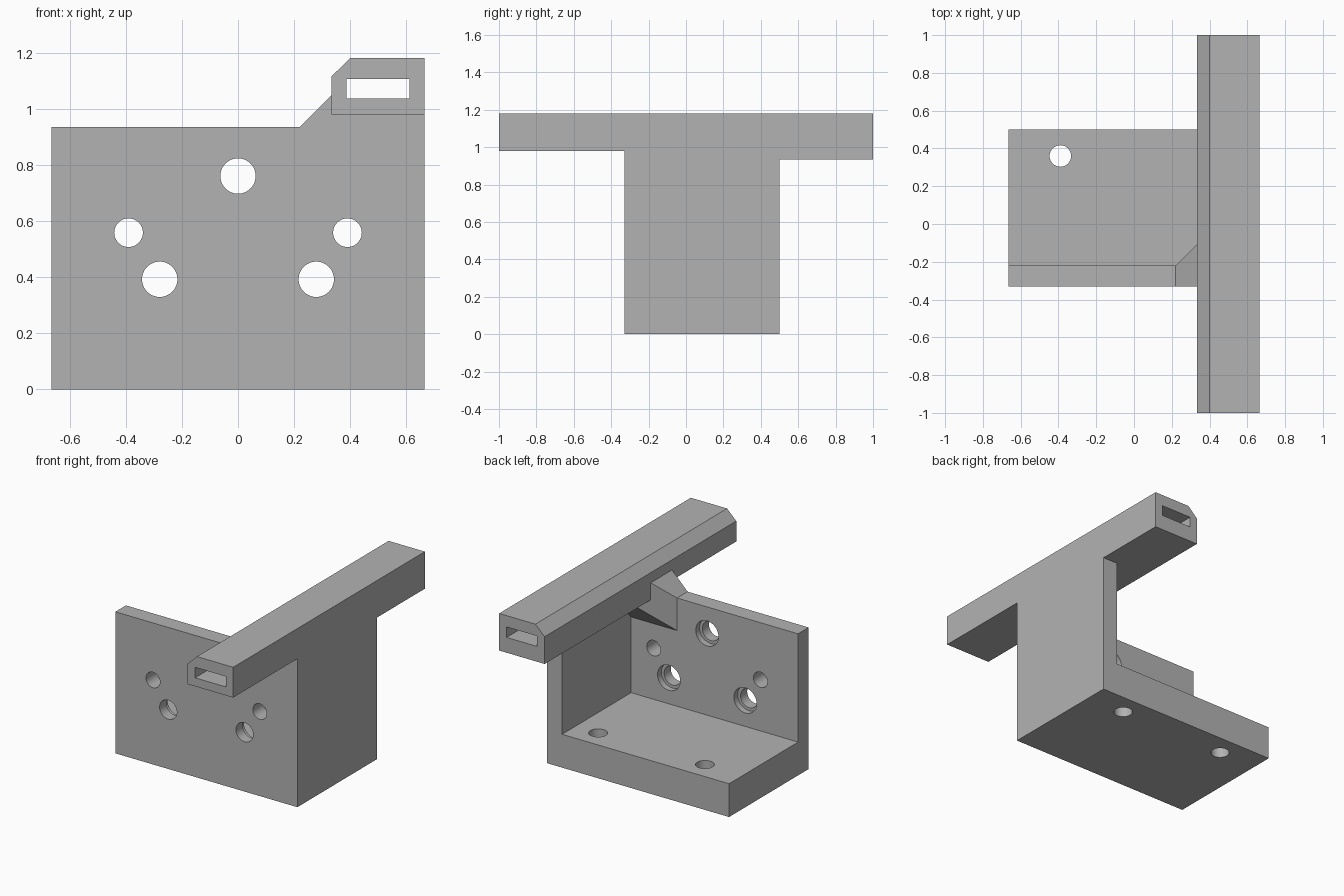
import bpy
import bmesh
from math import pi, radians
from mathutils import Matrix, Vector

if "Cube" in bpy.data.objects:
    bpy.data.objects.remove(bpy.data.objects["Cube"], do_unlink=True)

grey = bpy.data.materials.new("plain_grey")
grey.use_nodes = True
grey.diffuse_color = (0.45, 0.45, 0.45, 1)
grey.node_tree.nodes["Principled BSDF"].inputs["Base Color"].default_value = grey.diffuse_color


def add_object(name, bm):
    bmesh.ops.recalc_face_normals(bm, faces=bm.faces)
    mesh = bpy.data.meshes.new(name)
    bm.to_mesh(mesh)
    bm.free()
    mesh.materials.append(grey)
    obj = bpy.data.objects.new(name, mesh)
    bpy.context.collection.objects.link(obj)
    return obj


def extrude_y(name, profile, y0, y1):
    """Extrude an x-z outline from y0 to y1."""
    bm = bmesh.new()
    face = bm.faces.new([bm.verts.new((x, y0, z)) for x, z in profile])
    ext = bmesh.ops.extrude_face_region(bm, geom=[face])
    moved = [g for g in ext["geom"] if isinstance(g, bmesh.types.BMVert)]
    bmesh.ops.translate(bm, verts=moved, vec=(0, y1 - y0, 0))
    return add_object(name, bm)


def box(name, x, y, z):
    outline = [(x[0], z[0]), (x[1], z[0]), (x[1], z[1]), (x[0], z[1])]
    return extrude_y(name, outline, *y)


def hull(name, points):
    bm = bmesh.new()
    for p in points:
        bm.verts.new(p)
    bmesh.ops.convex_hull(bm, input=bm.verts)
    loose = [v for v in bm.verts if not v.link_faces]
    bmesh.ops.delete(bm, geom=loose, context='VERTS')
    return add_object(name, bm)


def cylinder(name, radius, start, end):
    start, end = Vector(start), Vector(end)
    axis = end - start
    turn = axis.to_track_quat('Z', 'Y').to_matrix().to_4x4()
    bm = bmesh.new()
    bmesh.ops.create_cone(bm, cap_ends=True, segments=48, radius1=radius, radius2=radius,
                          depth=axis.length, matrix=Matrix.Translation((start + end) / 2) @ turn)
    return add_object(name, bm)


def combine(target, other, operation):
    """Apply a boolean to the target and remove the used part."""
    mod = target.modifiers.new(operation.lower(), 'BOOLEAN')
    mod.operation = operation
    mod.solver = 'EXACT'
    mod.object = other
    bpy.context.view_layer.objects.active = target
    bpy.ops.object.modifier_apply(modifier=mod.name)
    bpy.data.objects.remove(other, do_unlink=True)


W = 0.665                     # half width of the bracket
FRONT, INNER, BACK = -0.33, -0.22, 0.5
RAIL = 0.333                  # inner side of the rail
TOP, LOW = 1.18, 0.935

# Front plate with its ramp up to the rail
bracket = extrude_y("bracket", [(-W, 0), (W, 0), (W, 1.048), (RAIL, 1.048),
                                (0.22, LOW), (-W, LOW)], FRONT, INNER)

parts = [
    # Base plate and side wall
    box("base", (-W, W), (FRONT, BACK), (0, 0.22)),
    box("side_wall", (0.555, W), (FRONT, BACK), (0, 1.02)),
    # Long rail with a bevelled edge, deeper behind the front plate
    extrude_y("rail", [(RAIL, 0.98), (W, 0.98), (W, TOP), (0.4, TOP), (RAIL, 1.115)], -1, 1),
    box("rail_underside", (RAIL, W), (FRONT, 1), (LOW, 1.02)),
    # Corner gusset that carries the rail
    hull("gusset", [(0.22, INNER, 0.72), (0.6, INNER, 0.72), (0.44, 0, 0.94), (0.6, 0, 0.94),
                    (0.22, INNER, LOW), (RAIL, -0.107, 1.048), (RAIL, INNER, 1.048),
                    (0.44, 0, 1.0), (0.6, 0, 1.0), (0.6, INNER, 1.048)]),
]
for part in parts:
    combine(bracket, part, 'UNION')

# Slot along the full rail
cutters = [box("slot", (0.387, 0.611), (-1.1, 1.1), (1.036, 1.105))]

# Counterbored holes and plain holes in the front plate
for x, z in [(0, 0.76), (-0.279, 0.392), (0.279, 0.392)]:
    cutters.append(cylinder("bolt_hole", 0.063, (x, -0.4, z), (x, -0.15, z)))
    cutters.append(cylinder("counterbore", 0.083, (x, INNER - 0.04, z), (x, -0.15, z)))
for side in (-1, 1):
    x = side * 0.39
    cutters.append(cylinder("pin_hole", 0.051, (x, -0.4, 0.558), (x, -0.15, 0.558)))
    # Mounting holes in the base
    cutters.append(cylinder("base_hole", 0.057, (x, 0.36, -0.1), (x, 0.36, 0.3)))
for cutter in cutters:
    combine(bracket, cutter, 'DIFFERENCE')

bpy.ops.object.select_all(action='DESELECT')
bracket.select_set(True)
bpy.context.view_layer.objects.active = bracket
bpy.ops.object.shade_smooth_by_angle(angle=radians(30))
